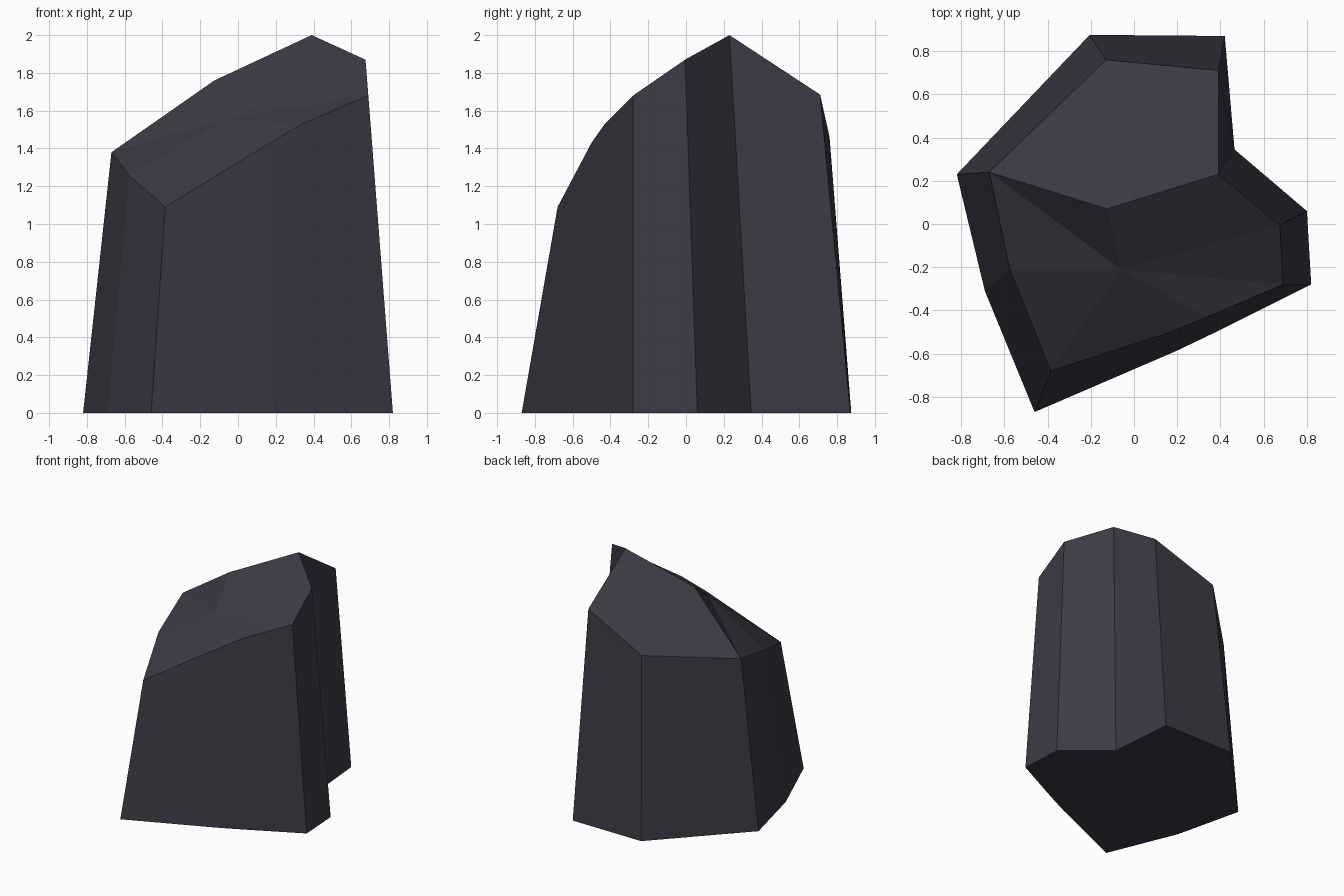
import bpy
import bmesh

if "Cube" in bpy.data.objects:
    bpy.data.objects.remove(bpy.data.objects["Cube"])

# Corners around the rock, counter-clockwise: (foot x, y), (rim x, y, z)
CORNERS = [
    ((-0.46, -0.87), (-0.385, -0.68, 1.09)),
    ((0.19, -0.59), (0.17, -0.50, 1.43)),
    ((0.40, -0.49), (0.34, -0.43, 1.53)),
    ((0.82, -0.28), (0.69, -0.28, 1.68)),
    ((0.80, 0.06), (0.675, -0.005, 1.87)),
    ((0.465, 0.345), (0.39, 0.23, 2.00)),
    ((0.42, 0.87), (0.39, 0.71, 1.685)),
    ((-0.205, 0.875), (-0.13, 0.76, 1.46)),
    ((-0.82, 0.23), (-0.67, 0.24, 1.38)),
    ((-0.69, -0.31), (-0.575, -0.21, 1.255)),
]

bm = bmesh.new()
foot = [bm.verts.new((x, y, 0)) for (x, y), _ in CORNERS]
rim = [bm.verts.new(p) for _, p in CORNERS]
n = len(CORNERS)

# Leaning side walls and flat underside
for i in range(n):
    j = (i + 1) % n
    bm.faces.new((foot[i], foot[j], rim[j], rim[i]))
bm.faces.new(foot[::-1])

# Sloping top: a ridge point and a lower point, each fanned to the rim
ridge = bm.verts.new((-0.125, 0.07, 1.76))
slope = bm.verts.new((-0.06, -0.21, 1.56))


def fan(hub, ring):
    for a, b in zip(ring, ring[1:]):
        bm.faces.new((hub, a, b))


fan(ridge, rim[5:9])                                # back facet
fan(slope, [ridge, rim[8], rim[9]] + rim[:6] + [ridge])  # front facets

bmesh.ops.recalc_face_normals(bm, faces=bm.faces)
mesh = bpy.data.meshes.new("rock_pillar")
bm.to_mesh(mesh)
bm.free()

# Dark slate stone
stone = bpy.data.materials.new("dark slate")
stone.diffuse_color = (0.045, 0.042, 0.058, 1)
stone.use_nodes = True
stone.node_tree.nodes["Principled BSDF"].inputs["Base Color"].default_value = stone.diffuse_color
mesh.materials.append(stone)
rock = bpy.data.objects.new("rock_pillar", mesh)
bpy.context.collection.objects.link(rock)
